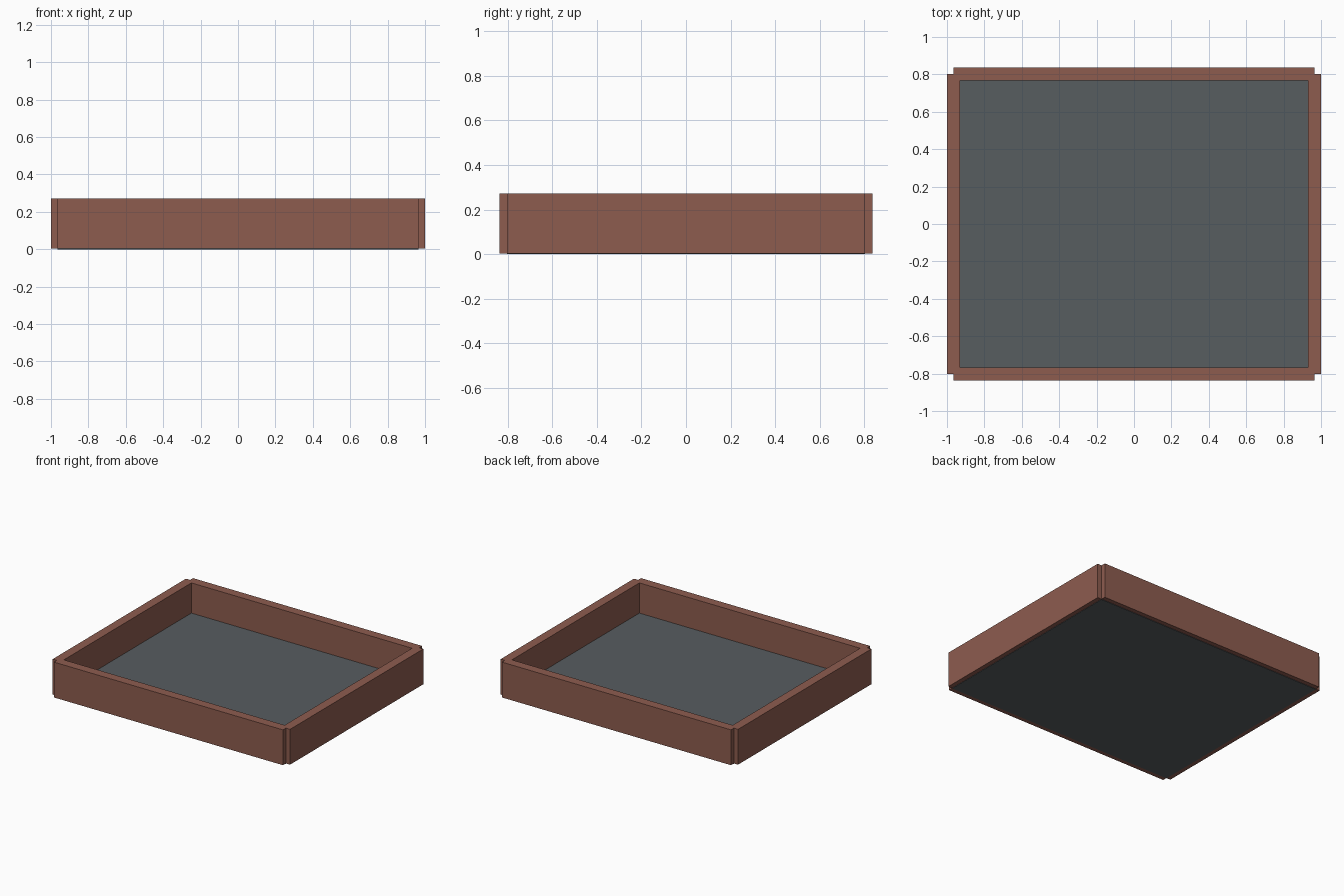
import bpy
import bmesh
from mathutils import Vector

cube = bpy.data.objects.get("Cube")
if cube:
    bpy.data.objects.remove(cube, do_unlink=True)


def material(name, rgb):
    mat = bpy.data.materials.new(name)
    mat.use_nodes = True
    mat.diffuse_color = (*rgb, 1)
    mat.node_tree.nodes["Principled BSDF"].inputs["Base Color"].default_value = (*rgb, 1)
    return mat


def box(name, low, high, mat):
    low, high = Vector(low), Vector(high)
    mesh = bpy.data.meshes.new(name)
    bm = bmesh.new()
    bmesh.ops.create_cube(bm, size=1)
    for v in bm.verts:
        v.co = (low + high) / 2 + v.co * (high - low)
    bm.to_mesh(mesh)
    bm.free()
    mesh.materials.append(mat)
    obj = bpy.data.objects.new(name, mesh)
    bpy.context.collection.objects.link(obj)
    return obj


brown = material("reddish brown", (0.27, 0.107, 0.078))
slate = material("slate grey", (0.095, 0.109, 0.117))

HALF_X, HALF_Y = 1.0, 0.837    # outer faces of the walls
WALL, NOTCH = 0.07, 0.035      # wall thickness and corner notch
HEIGHT, LIFT = 0.272, 0.003
END_X, END_Y = HALF_X - NOTCH, HALF_Y - NOTCH

# Floor panel, reaching halfway under the walls
box("floor_panel", (-END_X, -END_Y, 0), (END_X, END_Y, 0.042), slate)

# Side walls, stopping short of the outer corners
for side, name in ((1, "left_wall"), (-1, "right_wall")):
    xs = sorted((side * (HALF_X - WALL), side * HALF_X))
    box(name, (xs[0], -END_Y, LIFT), (xs[1], END_Y, HEIGHT), brown)

# Front and back walls
for side, name in ((-1, "front_wall"), (1, "back_wall")):
    ys = sorted((side * (HALF_Y - WALL), side * HALF_Y))
    box(name, (-END_X, ys[0], LIFT), (END_X, ys[1], HEIGHT), brown)
